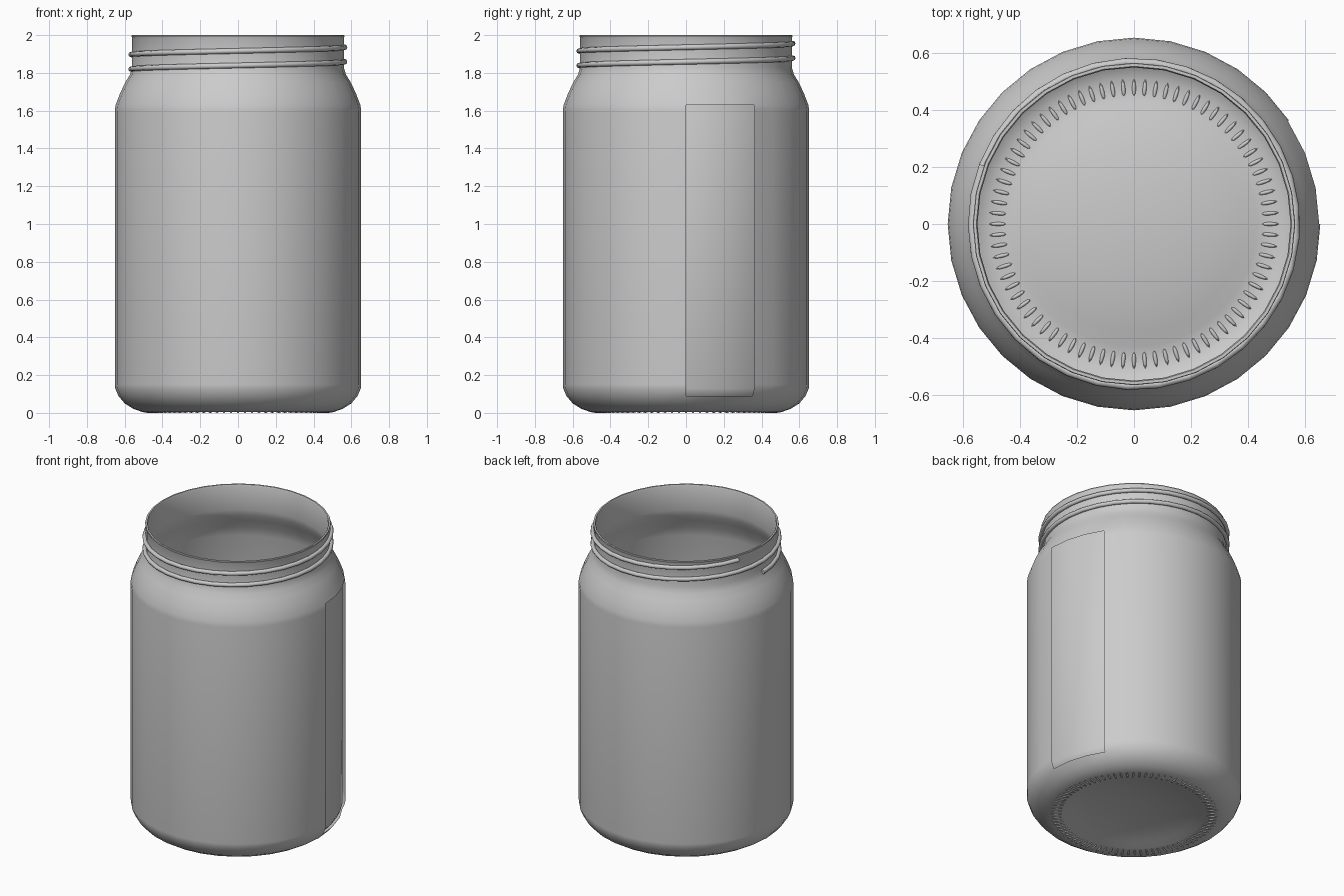
import bpy, bmesh, math
from math import sin, cos, pi, radians

if "Cube" in bpy.data.objects:
    bpy.data.objects.remove(bpy.data.objects["Cube"])

SEG = 32

def finish(bm, name, angle=40, recalc=True):
    if recalc:
        bmesh.ops.recalc_face_normals(bm, faces=bm.faces)
    me = bpy.data.meshes.new(name)
    bm.to_mesh(me)
    bm.free()
    ob = bpy.data.objects.new(name, me)
    bpy.context.collection.objects.link(ob)
    bpy.ops.object.select_all(action='DESELECT')
    ob.select_set(True)
    bpy.context.view_layer.objects.active = ob
    bpy.ops.object.shade_smooth_by_angle(angle=radians(angle))
    return ob

def lathe(bm, profile):
    """Revolve (r, z) points; a radius of 0 becomes a pole."""
    rings = []
    for r, z in profile:
        n = SEG if r > 0 else 1
        rings.append([bm.verts.new((r * cos(2*pi*i/SEG), r * sin(2*pi*i/SEG), z))
                      for i in range(n)])
    bands = []
    for a, b in zip(rings, rings[1:]):
        band = []
        for i in range(SEG):
            j = (i + 1) % SEG
            if len(a) == 1:
                vs = (a[0], b[j], b[i])
            elif len(b) == 1:
                vs = (a[i], a[j], b[0])
            else:
                vs = (a[i], a[j], b[j], b[i])
            band.append(bm.faces.new(vs))
        bands.append(band)
    return bands

# jar: underside dome, outer wall, rim, inner wall, inner floor
outer = [(0, .07), (.15, .064), (.28, .048), (.38, .027), (.43, .012), (.46, .006),
         (.51, .006), (.555, .022), (.60, .05), (.633, .09), (.65, .13), (.652, .15),
         (.652, 1.60), (.648, 1.63), (.625, 1.69), (.597, 1.75), (.572, 1.79),
         (.56, 1.83), (.56, 1.985), (.564, 1.995)]
inner = [(.562, 2.0), (.552, 2.0), (.548, 1.99), (.548, 1.83), (.558, 1.79),
         (.583, 1.745), (.61, 1.685), (.634, 1.62), (.634, .13), (.617, .095),
         (.585, .06), (.545, .034), (.51, .018), (.46, .018), (.43, .024),
         (.38, .039), (.28, .060), (.15, .076), (0, .082)]
bm = bmesh.new()
bands = lathe(bm, outer + inner)
bmesh.ops.recalc_face_normals(bm, faces=bm.faces)
# open label window: three outer wall segments left out on the right side
window = [f for k in range(9, 13) for f in bands[k][:3]]
bmesh.ops.delete(bm, geom=window, context='FACES')
finish(bm, "jar_body", recalc=False)

# screw thread: tube swept along a helix
bm = bmesh.new()
A0, A1, Z0, PITCH, R, T, SIDES = 180, 159 + 720, 1.82, .077, .567, .014, 8
steps = 64
loops = []
for k in range(steps + 1):
    deg = A0 + (A1 - A0) * k / steps
    a, z = radians(deg), Z0 + PITCH * (deg - A0) / 360
    loop = []
    for s in range(SIDES):
        p = 2 * pi * s / SIDES
        r = R + T * cos(p)
        loop.append(bm.verts.new((r * cos(a), r * sin(a), z + T * sin(p))))
    loops.append(loop)
for a, b in zip(loops, loops[1:]):
    for s in range(SIDES):
        t = (s + 1) % SIDES
        bm.faces.new((a[s], a[t], b[t], b[s]))
bm.faces.new(loops[0])
bm.faces.new(loops[-1])
finish(bm, "screw_thread", 60)

# ring of small grip ridges under the base
bm = bmesh.new()
N = 80
for i in range(N):
    a = 2 * pi * i / N
    new = bmesh.ops.create_uvsphere(bm, u_segments=8, v_segments=6, radius=1)["verts"]
    for v in new:
        x, y, z = .475 + .037 * v.co.x, .008 * v.co.y, .012 + .012 * v.co.z
        v.co = (x * cos(a) - y * sin(a), x * sin(a) + y * cos(a), z)
finish(bm, "base_ridges", 60)
